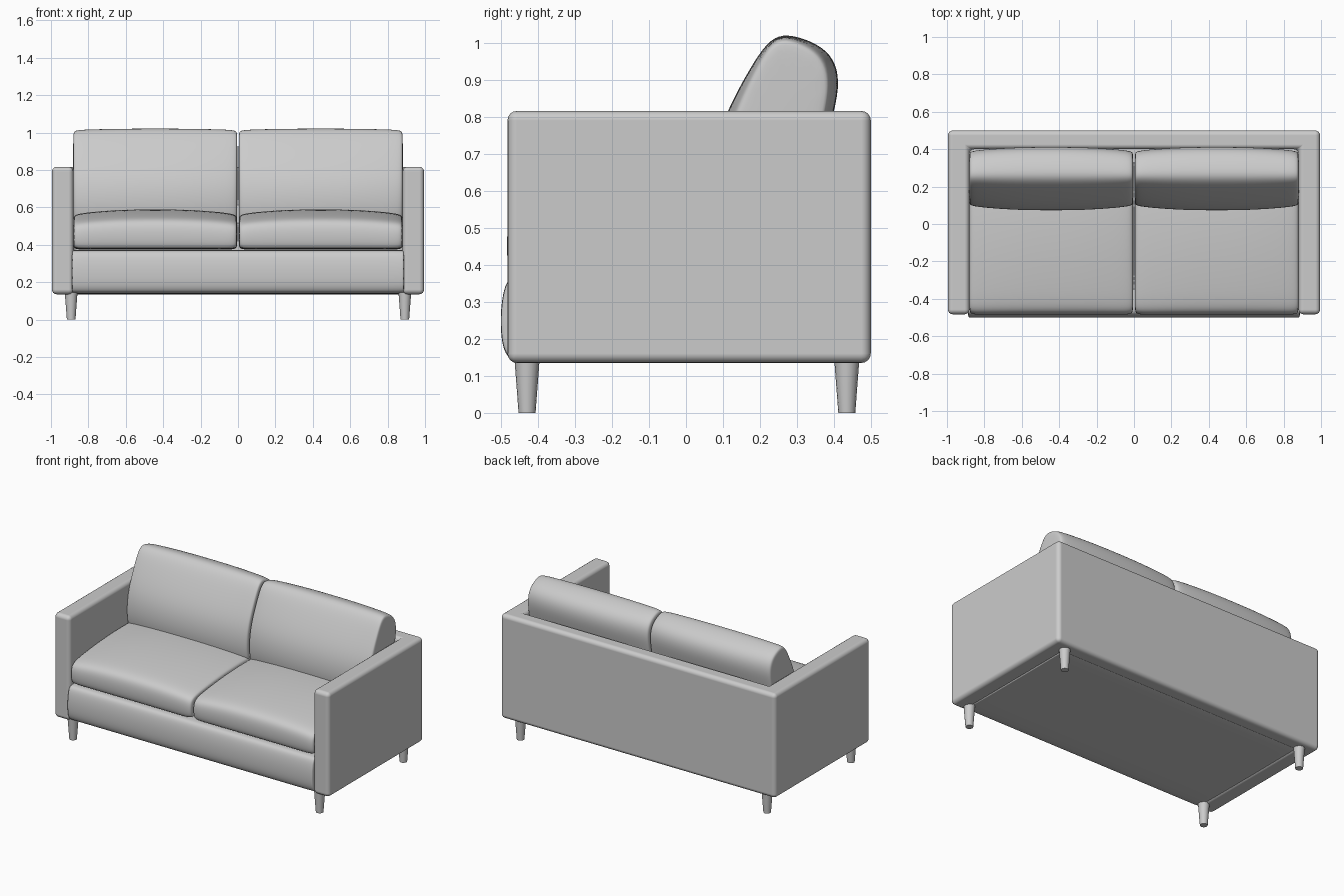
import bpy, bmesh, math

if "Cube" in bpy.data.objects:
    bpy.data.objects.remove(bpy.data.objects["Cube"])

fabric = bpy.data.materials.new("grey fabric")
fabric.diffuse_color = (0.6, 0.6, 0.6, 1)
fabric.use_nodes = True
fabric.node_tree.nodes["Principled BSDF"].inputs["Base Color"].default_value = fabric.diffuse_color


def finish(name, bm, angle=40):
    bmesh.ops.recalc_face_normals(bm, faces=bm.faces[:])
    me = bpy.data.meshes.new(name)
    bm.to_mesh(me)
    bm.free()
    ob = bpy.data.objects.new(name, me)
    bpy.context.collection.objects.link(ob)
    me.materials.append(fabric)
    bpy.ops.object.select_all(action='DESELECT')
    ob.select_set(True)
    bpy.context.view_layer.objects.active = ob
    bpy.ops.object.shade_smooth_by_angle(angle=math.radians(angle))
    return ob


def loft(name, profile, x0, x1, anchor, end_scale, inset):
    """Sweep a (y, z) profile along x, thinning towards rounded ends."""
    w, (ay, az) = x1 - x0, anchor
    ys, zs = [p[0] for p in profile], [p[1] for p in profile]
    cy, cz = (min(ys) + max(ys)) / 2, (min(zs) + max(zs)) / 2
    hy, hz = (max(ys) - min(ys)) / 2, (max(zs) - min(zs)) / 2
    ends = [(0, inset), (0.006, inset * 0.3), (0.03, 0)]
    stations = [(x0 + d, i) for d, i in ends]
    stations += [(x0 + w * k / 8, 0) for k in range(1, 8)]
    stations += [(x1 - d, i) for d, i in reversed(ends)]
    bm = bmesh.new()
    rings = []
    for x, ins in stations:
        t = abs(2 * (x - x0) / w - 1)
        sy = 1 - (1 - end_scale[0]) * t ** 2.5
        sz = 1 - (1 - end_scale[1]) * t ** 2.5
        ring = []
        for y, z in profile:
            y = cy + (y - cy) * (1 - ins / hy)
            z = cz + (z - cz) * (1 - ins / hz)
            ring.append(bm.verts.new((x, ay + (y - ay) * sy, az + (z - az) * sz)))
        rings.append(ring)
    n = len(profile)
    for a, b in zip(rings, rings[1:]):
        for i in range(n):
            bm.faces.new((a[i], a[(i + 1) % n], b[(i + 1) % n], b[i]))
    bm.faces.new(rings[0])
    bm.faces.new(rings[-1])
    ob = finish(name, bm, 180)
    sub = ob.modifiers.new("soften", 'SUBSURF')
    sub.levels = sub.render_levels = 2
    return ob


# Arms and back: one U-shaped shell
bm = bmesh.new()
outline = [(-0.995, -0.483), (-0.88, -0.483), (-0.88, 0.40), (0.88, 0.40),
           (0.88, -0.483), (0.995, -0.483), (0.995, 0.50), (-0.995, 0.50)]
face = bm.faces.new([bm.verts.new((x, y, 0.135)) for x, y in outline])
top = bmesh.ops.extrude_face_region(bm, geom=[face])["geom"]
bmesh.ops.translate(bm, vec=(0, 0, 0.682),
                    verts=[g for g in top if isinstance(g, bmesh.types.BMVert)])
shell = finish("arms_and_back", bm)
bev = shell.modifiers.new("round edges", 'BEVEL')
bev.width, bev.segments, bev.harden_normals = 0.026, 4, True

# Base with padded front rail
base = [(-0.455, 0.136), (-0.485, 0.15), (-0.499, 0.19), (-0.502, 0.25), (-0.499, 0.30),
        (-0.49, 0.345), (-0.475, 0.368), (-0.44, 0.372), (0.0, 0.372), (0.43, 0.372),
        (0.44, 0.368), (0.44, 0.14), (0.43, 0.136), (0.0, 0.136)]
loft("base", base, -0.89, 0.89, (0, 0.25), (1, 1), 0.004)

# Seat and back cushions
seat = [(-0.45, 0.374), (-0.475, 0.385), (-0.484, 0.42), (-0.486, 0.47), (-0.478, 0.515),
        (-0.45, 0.54), (-0.38, 0.557), (-0.2, 0.58), (0.0, 0.592), (0.2, 0.588),
        (0.34, 0.56), (0.375, 0.50), (0.375, 0.40), (0.35, 0.374), (0.0, 0.374)]
back = [(0.10, 0.50), (0.078, 0.56), (0.07, 0.64), (0.08, 0.73), (0.11, 0.815),
        (0.16, 0.91), (0.21, 0.992), (0.25, 1.024), (0.30, 1.02), (0.37, 0.992),
        (0.408, 0.945), (0.415, 0.88), (0.397, 0.80), (0.36, 0.65), (0.33, 0.50)]
for side, x0, x1 in (("left", -0.882, -0.003), ("right", 0.003, 0.882)):
    loft(side + "_seat_cushion", seat, x0, x1, (0, 0.374), (1, 0.87), 0.025)
    loft(side + "_back_cushion", back, x0, x1, (0.25, 0.50), (0.86, 0.985), 0.02)

# Tapered legs
for sx, xn in ((-1, "left"), (1, "right")):
    for y, yn in ((-0.43, "front"), (0.435, "back")):
        bm = bmesh.new()
        bmesh.ops.create_cone(bm, cap_ends=True, segments=16,
                              radius1=0.023, radius2=0.034, depth=0.145)
        bmesh.ops.translate(bm, verts=bm.verts[:], vec=(sx * 0.892, y, 0.0725))
        finish(yn + "_" + xn + "_leg", bm)
